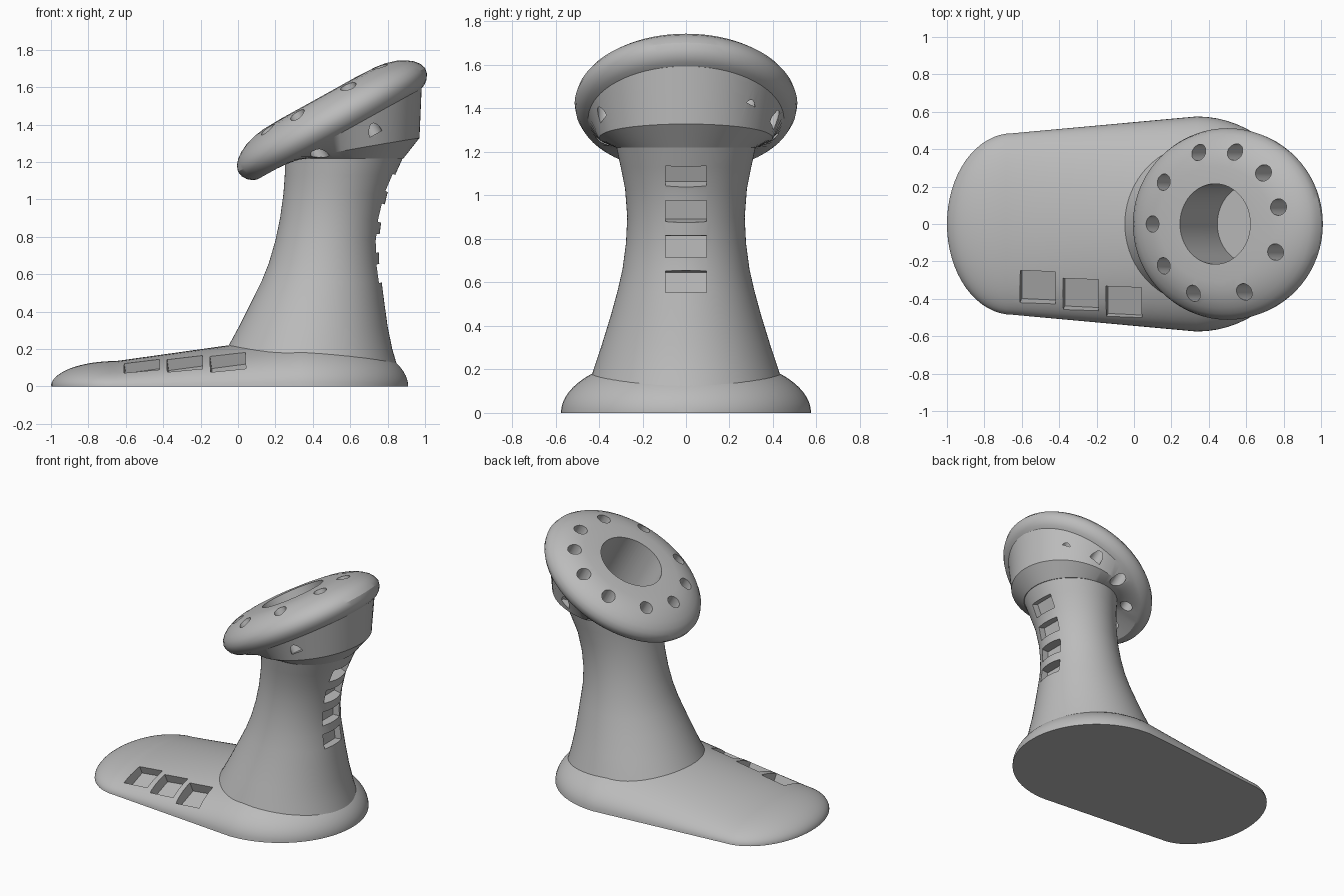
import bpy, bmesh
from math import sin, cos, pi, sqrt, radians, atan2
from mathutils import Vector, Matrix

cube = bpy.data.objects.get("Cube")
if cube:
    bpy.data.objects.remove(cube)

grey = bpy.data.materials.new("matte_grey")
grey.use_nodes = True
grey.diffuse_color = (0.5, 0.5, 0.5, 1)
grey.node_tree.nodes["Principled BSDF"].inputs["Base Color"].default_value = (0.5, 0.5, 0.5, 1)


def finish(name, bm):
    bmesh.ops.recalc_face_normals(bm, faces=bm.faces[:])
    mesh = bpy.data.meshes.new(name)
    bm.to_mesh(mesh)
    bm.free()
    mesh.materials.append(grey)
    obj = bpy.data.objects.new(name, mesh)
    bpy.context.collection.objects.link(obj)
    return obj


def loft(name, rings):
    """Skin closed rings of equal length and cap both ends."""
    bm = bmesh.new()
    rows = [[bm.verts.new(p) for p in ring] for ring in rings]
    n = len(rows[0])
    for a, b in zip(rows, rows[1:]):
        for i in range(n):
            j = (i + 1) % n
            bm.faces.new((a[i], a[j], b[j], b[i]))
    bm.faces.new(rows[0])
    bm.faces.new(rows[-1])
    bmesh.ops.remove_doubles(bm, verts=bm.verts[:], dist=1e-5)
    return finish(name, bm)


def cut(obj, cutter):
    mod = obj.modifiers.new("cut", 'BOOLEAN')
    mod.operation = 'DIFFERENCE'
    mod.solver = 'EXACT'
    mod.object = cutter
    bpy.context.view_layer.objects.active = obj
    bpy.ops.object.modifier_apply(modifier=mod.name)


def add_box(bm, matrix, size):
    bmesh.ops.create_cube(bm, size=1, matrix=matrix @ Matrix.Diagonal((*size, 1)))


def add_cylinder(bm, matrix, radius, low, high, segments):
    bmesh.ops.create_cone(bm, cap_ends=True, segments=segments, radius1=radius, radius2=radius,
                          depth=high - low, matrix=matrix @ Matrix.Translation((0, 0, (low + high) / 2)))


# Foot: half-ellipse sections with rounded ends, rising towards the column
HEEL_X, HEEL_R, TOE_X, TOE_R = 0.335, 0.575, -0.65, 0.35


def foot_size(x):
    k = 1.0
    if x < TOE_X:
        k = sqrt(max(0, 1 - ((x - TOE_X) / TOE_R) ** 2))
    elif x > HEEL_X:
        k = sqrt(max(0, 1 - ((x - HEEL_X) / HEEL_R) ** 2))
    t = (min(max(x, TOE_X), HEEL_X) - TOE_X) / (HEEL_X - TOE_X)
    return k * (0.485 + 0.09 * t), k * (0.136 + 0.138 * t)


steps = 16
stations = [TOE_X - TOE_R * cos(i * pi / 2 / steps) for i in range(steps + 1)]
stations += [TOE_X + (HEEL_X - TOE_X) * i / 8 for i in range(1, 8)]
stations += [HEEL_X + HEEL_R * sin(i * pi / 2 / steps) for i in range(steps + 1)]
sections = []
for x in stations:
    w, h = foot_size(x)
    sections.append([(x, w * cos(i * pi / 36), h * sin(i * pi / 36)) for i in range(37)])
foot = loft("foot", sections)

# Three pockets along one side of the foot
bm = bmesh.new()
for i in range(3):
    x, y = -0.515 + 0.23 * i, -0.34 - 0.04 * i
    w, h = foot_size(x)
    z = h * sqrt(1 - (y / w) ** 2)
    tilt = Matrix.Rotation(radians(20), 4, 'X') @ Matrix.Rotation(radians(-8), 4, 'Y')
    add_box(bm, Matrix.Translation((x, y, z)) @ tilt, (0.19, 0.18, 0.13))
pockets = finish("foot_pocket_cutter", bm)
cut(foot, pockets)

# Column: flared oval sections given as height, left edge, right edge, half depth
COLUMN = [(0.08, -0.12, 0.86, 0.46), (0.2, -0.06, 0.825, 0.425), (0.32, 0.005, 0.80, 0.385),
          (0.45, 0.07, 0.782, 0.345), (0.56, 0.125, 0.768, 0.315), (0.66, 0.165, 0.755, 0.292),
          (0.78, 0.2, 0.753, 0.276), (0.9, 0.225, 0.768, 0.27), (1.03, 0.243, 0.798, 0.28),
          (1.13, 0.25, 0.84, 0.3), (1.23, 0.25, 0.885, 0.322)]
SEG = 72
turn = [2 * pi * i / SEG for i in range(SEG)]
column = loft("column", [[((a + b) / 2 + (b - a) / 2 * cos(t), d * sin(t), z) for t in turn]
                         for z, a, b, d in COLUMN])

# Four finger notches up the rear of the column
bm = bmesh.new()
for i in range(4):
    z = 0.605 + 0.16 * i
    for low, high in zip(COLUMN, COLUMN[1:]):
        if low[0] <= z < high[0]:
            slope = (high[2] - low[2]) / (high[0] - low[0])
            x = low[2] + slope * (z - low[0])
    place = Matrix.Translation((x, 0, z)) @ Matrix.Rotation(atan2(slope, 1), 4, 'Y')
    add_box(bm, place, (0.13, 0.19, 0.1))
notches = finish("column_notch_cutter", bm)
cut(column, notches)

# Head: a tilted rounded oval disc that tapers down to the column
tilt = Matrix.Rotation(radians(-29), 4, 'Y')
head_frame = Matrix.Translation((0.5, 0, 1.425)) @ tilt
LONG, WIDE = 0.572, 0.512


def disc_ring(scale, n):
    return [head_frame @ Vector((LONG * scale * cos(t), WIDE * scale * sin(t), n)) for t in turn]


profile = [(0.4, 0.137), (0.6, 0.133), (0.7, 0.125), (0.8, 0.108), (0.88, 0.085), (0.94, 0.06),
           (0.98, 0.032), (1, 0), (0.99, -0.03), (0.96, -0.058), (0.92, -0.076), (0.88, -0.086)]
rings = [disc_ring(s, n) for s, n in profile]
neck = [Vector((0.567 + 0.318 * cos(t), 0.322 * sin(t), 1.22)) for t in turn]
shoulder = []
for t, p, q in zip(turn, rings[-1], neck):
    f = 0.29 + 0.59 * (1 + cos(t)) / 2
    shoulder.append((q.x + f * (p.x - q.x), q.y + f * (p.y - q.y), q.z + 0.29 * (p.z - q.z)))
head = loft("head", rings + [shoulder, neck])

# Central well through the head into the column
bm = bmesh.new()
add_cylinder(bm, head_frame, 0.215, -0.275, 0.3, 64)
well = finish("well_cutter", bm)
cut(head, well)
cut(column, well)

# Ring of ten small holes around the well
bm = bmesh.new()
for angle in (180, 146, 107, 74, 43, 13, -22, -65, -112, -146):
    a = radians(angle)
    spot = Matrix.Translation((0.39 * cos(a), 0.4 * sin(a), 0))
    add_cylinder(bm, head_frame @ spot, 0.044, -0.18, 0.3, 24)
holes = finish("hole_cutter", bm)
cut(head, holes)

for cutter in (pockets, notches, well, holes):
    bpy.data.objects.remove(cutter)

# Smooth shading with sharp edges kept
bpy.ops.object.select_all(action='DESELECT')
for part in (foot, column, head):
    part.select_set(True)
bpy.context.view_layer.objects.active = head
bpy.ops.object.shade_smooth_by_angle(angle=radians(30))
